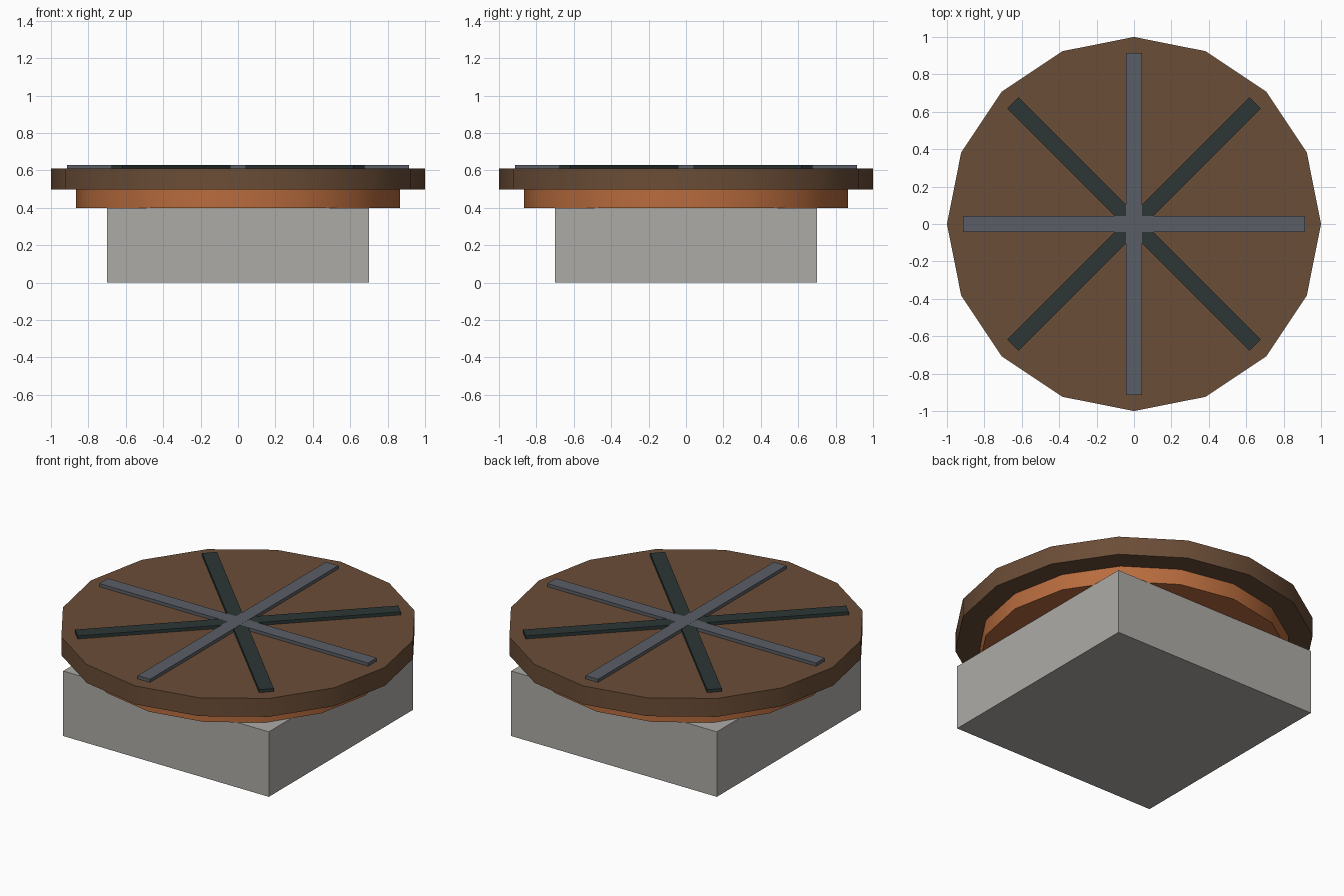
import bpy, math

if "Cube" in bpy.data.objects:
    bpy.data.objects.remove(bpy.data.objects["Cube"])

def material(name, rgb):
    m = bpy.data.materials.new(name)
    m.diffuse_color = (*rgb, 1)
    m.use_nodes = True
    m.node_tree.nodes["Principled BSDF"].inputs["Base Color"].default_value = m.diffuse_color
    return m

STONE = material("stone grey", (0.42, 0.41, 0.385))
COPPER = material("copper orange", (0.48, 0.15, 0.048))
WOOD = material("dark wood", (0.147, 0.075, 0.038))
STEEL = material("steel grey", (0.102, 0.112, 0.133))
DARK = material("dark slate", (0.025, 0.037, 0.037))

def box(name, size, z0, z1, mat, angle=0.0):
    bpy.ops.mesh.primitive_cube_add(size=1, location=(0, 0, (z0 + z1) / 2))
    o = bpy.context.object
    o.name = name
    o.scale = (size[0], size[1], z1 - z0)
    bpy.ops.object.transform_apply(location=False, rotation=False, scale=True)
    o.rotation_euler.z = angle
    o.data.materials.append(mat)
    return o

def disc(name, radius, z0, z1, mat):
    # 16-sided disc with a corner on each axis
    bpy.ops.mesh.primitive_cylinder_add(vertices=16, radius=radius, depth=z1 - z0,
                                        location=(0, 0, (z0 + z1) / 2))
    o = bpy.context.object
    o.name = name
    o.data.materials.append(mat)
    bpy.ops.object.shade_smooth_by_angle(angle=math.radians(30))
    return o

# Square plinth
box("base_block", (1.4, 1.4), 0, 0.4, STONE)

# Stepped round top
disc("lower_disc", 0.866, 0.4, 0.5, COPPER)
disc("upper_disc", 1.0, 0.497, 0.61, WOOD)

# Crossing bars, with tiny height steps so the tops never coincide
bars = [("bar_left_right", 0, 0.6295, STEEL), ("bar_front_back", 90, 0.63, STEEL),
        ("bar_diagonal_a", 45, 0.629, DARK), ("bar_diagonal_b", 135, 0.6285, DARK)]
for name, deg, top, mat in bars:
    box(name, (1.83, 0.084), 0.605, top, mat, math.radians(deg))
